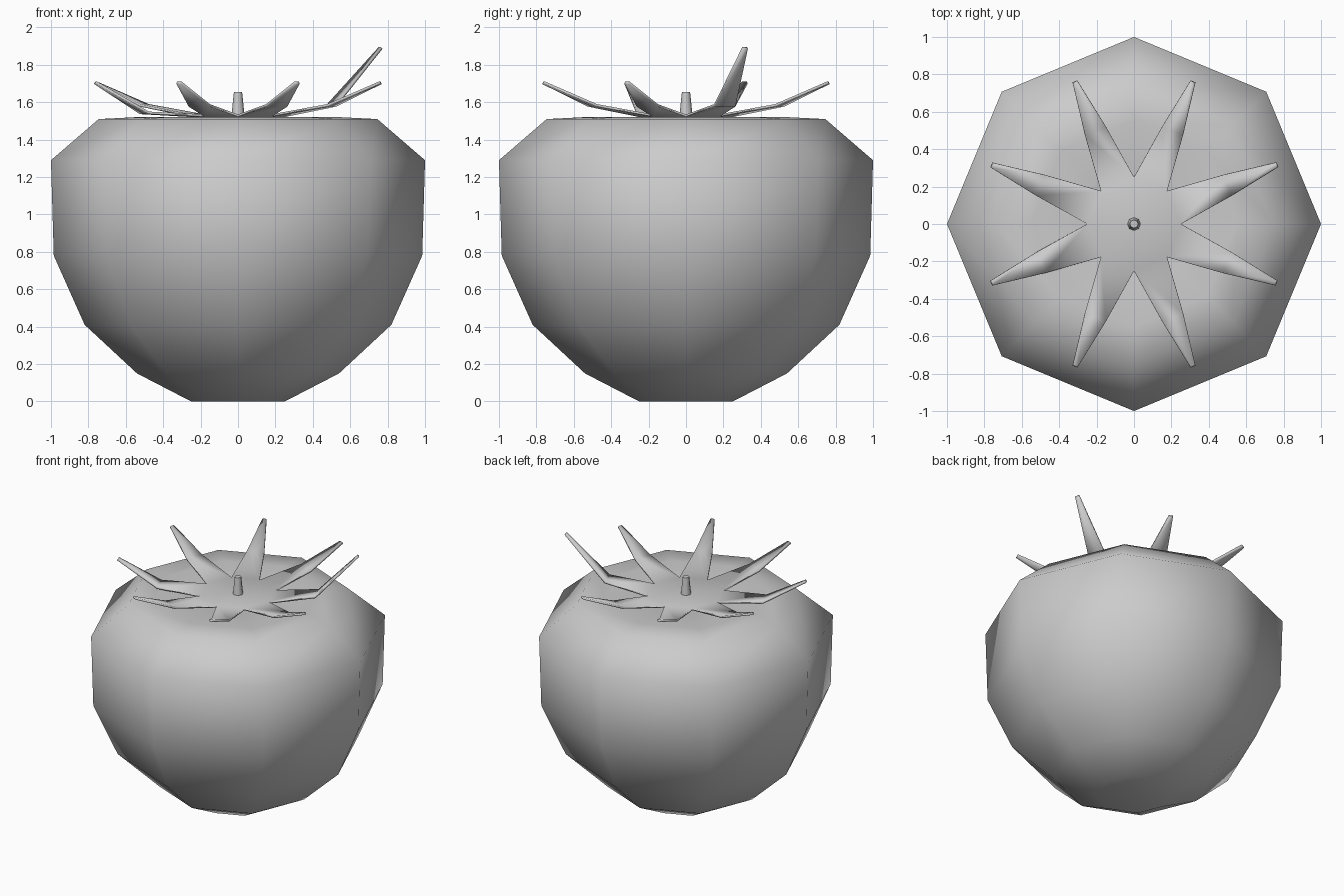
import bpy
import math

if "Cube" in bpy.data.objects:
    bpy.data.objects.remove(bpy.data.objects["Cube"])

N = 8
STEP = 2 * math.pi / N


def make_object(name, verts, faces):
    mesh = bpy.data.meshes.new(name)
    mesh.from_pydata(verts, [], faces)
    mesh.update()
    obj = bpy.data.objects.new(name, mesh)
    bpy.context.collection.objects.link(obj)
    return obj


def lathe(name, profile, bottom, top):
    """Eight-sided revolve of (radius, z) points closed by two pole points."""
    verts = [(r * math.cos(i * STEP), r * math.sin(i * STEP), z)
             for r, z in profile for i in range(N)]
    b, t = len(verts), len(verts) + 1
    verts += [(0, 0, bottom), (0, 0, top)]
    last = (len(profile) - 1) * N
    faces = []
    for i in range(N):
        j = (i + 1) % N
        faces.append((b, j, i))
        faces.append((t, last + i, last + j))
        for k in range(0, last, N):
            faces.append((k + i, k + j, k + N + j, k + N + i))
    return make_object(name, verts, faces)


def smooth(obj, angle):
    bpy.ops.object.select_all(action='DESELECT')
    obj.select_set(True)
    bpy.context.view_layer.objects.active = obj
    bpy.ops.object.shade_smooth_by_angle(angle=math.radians(angle))


# Fruit body, dimpled at the top and bottom
body = lathe("fruit_body",
             [(0.25, 0.0), (0.54, 0.15), (0.82, 0.41), (0.985, 0.78),
              (1.0, 1.29), (0.745, 1.51), (0.55, 1.52), (0.25, 1.49)],
             0.05, 1.46)
body.data.shade_smooth()

# Leafy crown: eight bent, tapering leaves around a shared centre
verts = [(0, 0, 1.53)]
verts += [(0.25 * math.cos(i * STEP), 0.25 * math.sin(i * STEP), 1.535)
          for i in range(N)]
faces = []
for i in range(N):
    a = (i + 0.5) * STEP
    mid_z = 1.55 if i == 4 else 1.59
    tip_z = 1.895 if i == 0 else 1.71   # one leaf is lifted
    s = len(verts)
    for r, w, z in ((0.54, 0.06, mid_z), (0.82, 0.014, tip_z)):
        for side in (-w, w):
            verts.append((r * math.cos(a) - side * math.sin(a),
                          r * math.sin(a) + side * math.cos(a), z))
    p, q = 1 + i, 1 + (i + 1) % N
    faces += [(0, p, q), (p, s, s + 1, q), (s, s + 2, s + 3, s + 1)]
crown = make_object("leaf_crown", verts, faces)
solid = crown.modifiers.new("thickness", 'SOLIDIFY')
solid.thickness = 0.014
solid.offset = -1
smooth(crown, 50)

# Stem
stem = lathe("stem", [(0.037, 1.51), (0.022, 1.655)], 1.51, 1.655)
smooth(stem, 50)
